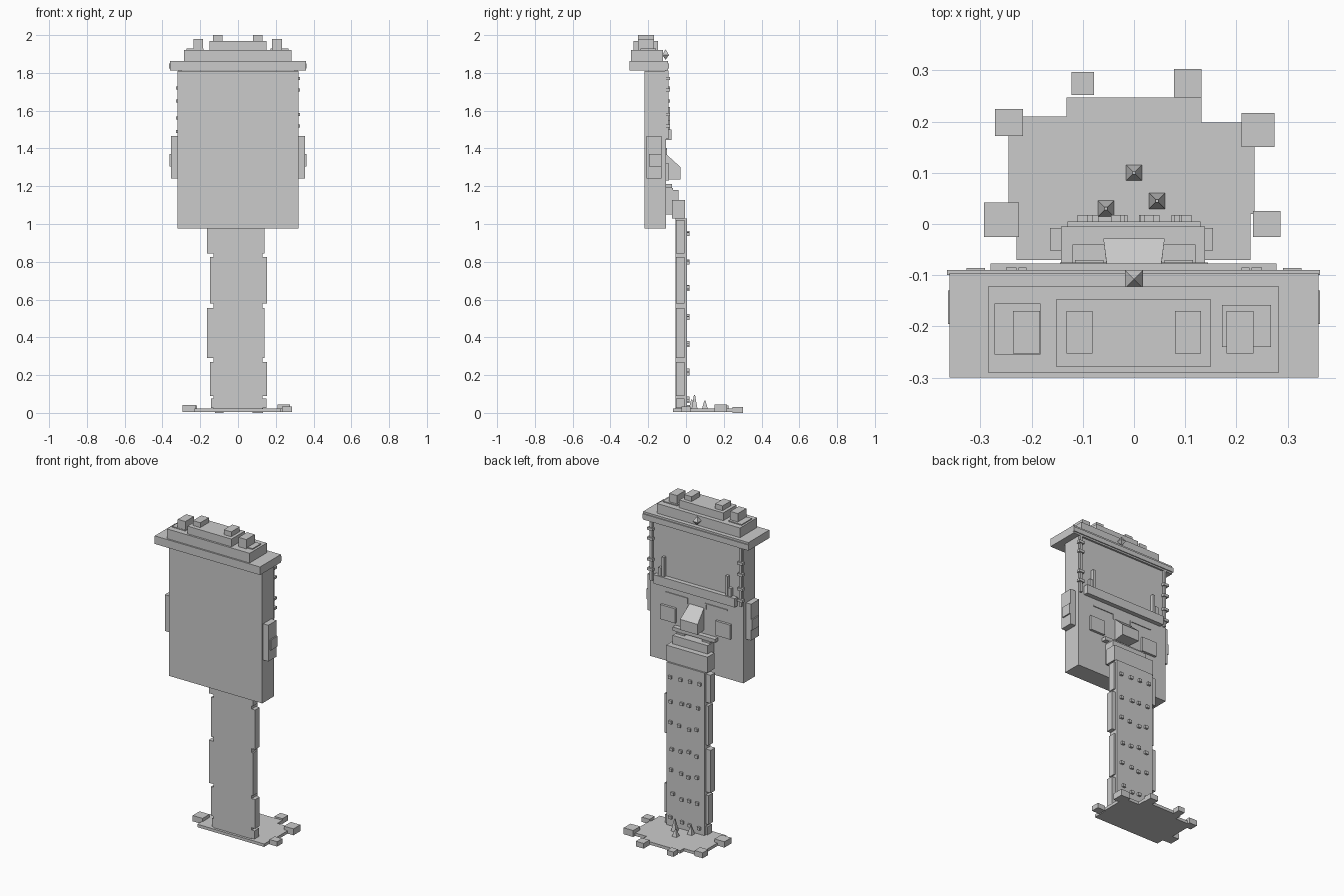
import bpy, bmesh, math, random
from mathutils import Matrix

random.seed(4)
stone = bpy.data.materials.new("grey stone")
stone.diffuse_color = (0.6, 0.6, 0.6, 1)


def finish(name, bm):
    bmesh.ops.recalc_face_normals(bm, faces=bm.faces[:])
    me = bpy.data.meshes.new(name)
    bm.to_mesh(me)
    bm.free()
    me.materials.append(stone)
    ob = bpy.data.objects.new(name, me)
    bpy.context.collection.objects.link(ob)
    return ob


def boxes(name, items):
    """Each item is x0, x1, y0, y1, z0, z1."""
    bm = bmesh.new()
    for x0, x1, y0, y1, z0, z1 in items:
        m = Matrix.Translation(((x0 + x1) / 2, (y0 + y1) / 2, (z0 + z1) / 2))
        bmesh.ops.create_cube(bm, size=1, matrix=m @ Matrix.Diagonal((x1 - x0, y1 - y0, z1 - z0, 1)))
    return finish(name, bm)


def mirrored(items):
    return items + [(-b, -a, *rest) for a, b, *rest in items]


def prism(name, bottom, top):
    bm = bmesh.new()
    lo = [bm.verts.new(p) for p in bottom]
    hi = [bm.verts.new(p) for p in top]
    bm.faces.new(lo)
    bm.faces.new(hi)
    n = len(lo)
    for i in range(n):
        bm.faces.new((lo[i], lo[(i + 1) % n], hi[(i + 1) % n], hi[i]))
    return finish(name, bm)


def spike(name, x, y, z, r, h, tip):
    bm = bmesh.new()
    bmesh.ops.create_cone(bm, cap_ends=True, segments=4, radius1=r * math.sqrt(2), radius2=tip, depth=h,
                          matrix=Matrix.Translation((x, y, z + h / 2)) @ Matrix.Rotation(math.pi / 4, 4, 'Z'))
    return finish(name, bm)


# base slab with notched outline
outline = [(-0.23, -0.07), (0.228, -0.07), (0.228, 0.02), (0.235, 0.02), (0.235, 0.198), (0.132, 0.198),
           (0.132, 0.247), (-0.132, 0.247), (-0.132, 0.21), (-0.245, 0.21), (-0.245, -0.025), (-0.23, -0.025)]
prism("base_slab", [(x, y, 0.004) for x, y in outline], [(x, y, 0.022) for x, y in outline])

# loose stones around the base
boxes("base_stones", [
    (-0.293, -0.225, -0.025, 0.042, 0.006, 0.042), (-0.272, -0.217, 0.172, 0.225, 0.004, 0.038),
    (-0.122, -0.078, 0.252, 0.297, 0, 0.03), (0.078, 0.132, 0.247, 0.303, 0, 0.032),
    (0.21, 0.275, 0.15, 0.217, 0.004, 0.044), (0.233, 0.286, -0.025, 0.025, 0.004, 0.034)])
for i, (x, y, h) in enumerate([(0, 0.1, 0.045), (0.045, 0.045, 0.075), (-0.055, 0.03, 0.05)]):
    spike(f"base_spike_{i + 1}", x, y, 0.02, 0.016, h, 0.004)

# tall column and its staggered edge blocks
boxes("column", [(-0.13, 0.13, -0.055, 0.005, 0.02, 1.03)])
edge = []
for i, (z0, z1) in enumerate([(0.09, 0.27), (0.29, 0.555), (0.58, 0.825), (0.845, 1.02)]):
    left, right = ((-0.148, 0.154), (-0.164, 0.139))[i % 2]
    edge += [(left, -0.125, -0.052, -0.008, z0, z1), (0.125, right, -0.052, -0.008, z0, z1)]
edge += [(-0.142, -0.125, -0.052, -0.008, 0.025, 0.075), (0.125, 0.15, -0.052, -0.008, 0.025, 0.075)]
boxes("column_edge_blocks", edge)

# rows of small studs
studs = []
for row in range(7):
    for cx in (-0.09, -0.03, 0.03, 0.09):
        x = cx + random.uniform(-0.012, 0.012)
        z = 0.07 + row * 0.147 + random.uniform(-0.012, 0.012)
        studs.append((x - 0.01, x + 0.01, 0, 0.018, z - 0.009, z + 0.009))
boxes("column_studs", studs)

# head, ears
boxes("head", [(-0.32, 0.32, -0.22, -0.105, 0.975, 1.81)])
boxes("ears", mirrored([(0.31, 0.355, -0.21, -0.13, 1.24, 1.465), (0.35, 0.363, -0.195, -0.13, 1.305, 1.37)]))

# stepped crown with blocks on top
boxes("crown_brim", [(-0.361, 0.361, -0.30, -0.096, 1.812, 1.862)])
boxes("crown_brim_trim", [(-0.365, 0.363, -0.10, -0.09, 1.822, 1.85)])
boxes("crown_middle", [(-0.285, 0.283, -0.29, -0.122, 1.862, 1.922)])
boxes("crown_top", [(-0.152, 0.15, -0.278, -0.148, 1.92, 1.97)])
boxes("crown_blocks", [
    (-0.273, -0.183, -0.255, -0.155, 1.92, 1.928), (-0.236, -0.184, -0.253, -0.17, 1.92, 1.98),
    (0.172, 0.268, -0.24, -0.158, 1.92, 1.928), (0.181, 0.234, -0.253, -0.17, 1.92, 1.98),
    (-0.132, -0.081, -0.253, -0.17, 1.965, 2.0), (0.08, 0.131, -0.253, -0.17, 1.965, 2.0)])

# pointed crown jewel
bm = bmesh.new()
bmesh.ops.create_cone(bm, cap_ends=True, segments=4, radius1=0.025, radius2=0, depth=0.03,
                      matrix=Matrix.Translation((0, -0.108, 1.91)) @ Matrix.Rotation(math.pi / 4, 4, 'Z'))
bmesh.ops.create_cone(bm, cap_ends=True, segments=4, radius1=0, radius2=0.025, depth=0.025,
                      matrix=Matrix.Translation((0, -0.108, 1.882)) @ Matrix.Rotation(math.pi / 4, 4, 'Z'))
finish("crown_jewel", bm)

# forehead band, short posts, brows and eyes
boxes("forehead_band", [(-0.28, 0.278, -0.11, -0.077, 1.445, 1.50)])
boxes("forehead_posts", mirrored([(0.21, 0.226, -0.11, -0.085, 1.50, 1.62), (0.23, 0.25, -0.11, -0.085, 1.50, 1.55)]))
boxes("eyebrows", mirrored([(0.06, 0.21, -0.11, -0.1, 1.395, 1.403), (0.06, 0.067, -0.11, -0.1, 1.365, 1.403)]))
boxes("eyes", mirrored([(0.138, 0.24, -0.11, -0.09, 1.23, 1.32)]))

# beaded cords down both sides of the face
cords = mirrored([(0.298, 0.314, -0.11, -0.093, 1.45, 1.812)])
for side, heights in ((-1, (1.72, 1.65, 1.56, 1.49)), (1, (1.77, 1.71, 1.58, 1.52))):
    for z in heights:
        x = side * 0.309
        cords.append((x - 0.018, x + 0.018, -0.108, -0.086, z - 0.008, z + 0.008))
boxes("beaded_cords", cords)

# wedge nose, wider towards the tip
nose = [(-0.11, 1.235, 0.05), (-0.028, 1.235, 0.06), (-0.028, 1.30, 0.06), (-0.105, 1.37, 0.05)]
prism("nose", [(-w, y, z) for y, z, w in nose], [(w, y, z) for y, z, w in nose])

# lips and chin stepping out to the column
boxes("upper_lip", [(-0.145, 0.145, -0.11, -0.075, 1.19, 1.212)])
boxes("lower_lip", [(-0.12, 0.12, -0.11, -0.04, 1.125, 1.18)])
boxes("mouth_corners", mirrored([(0.06, 0.115, -0.11, -0.07, 1.095, 1.19)]))
boxes("chin", [(-0.143, 0.139, -0.075, -0.005, 1.03, 1.128)])
boxes("chin_support", [(-0.12, 0.12, -0.11, -0.055, 1.05, 1.13)])
